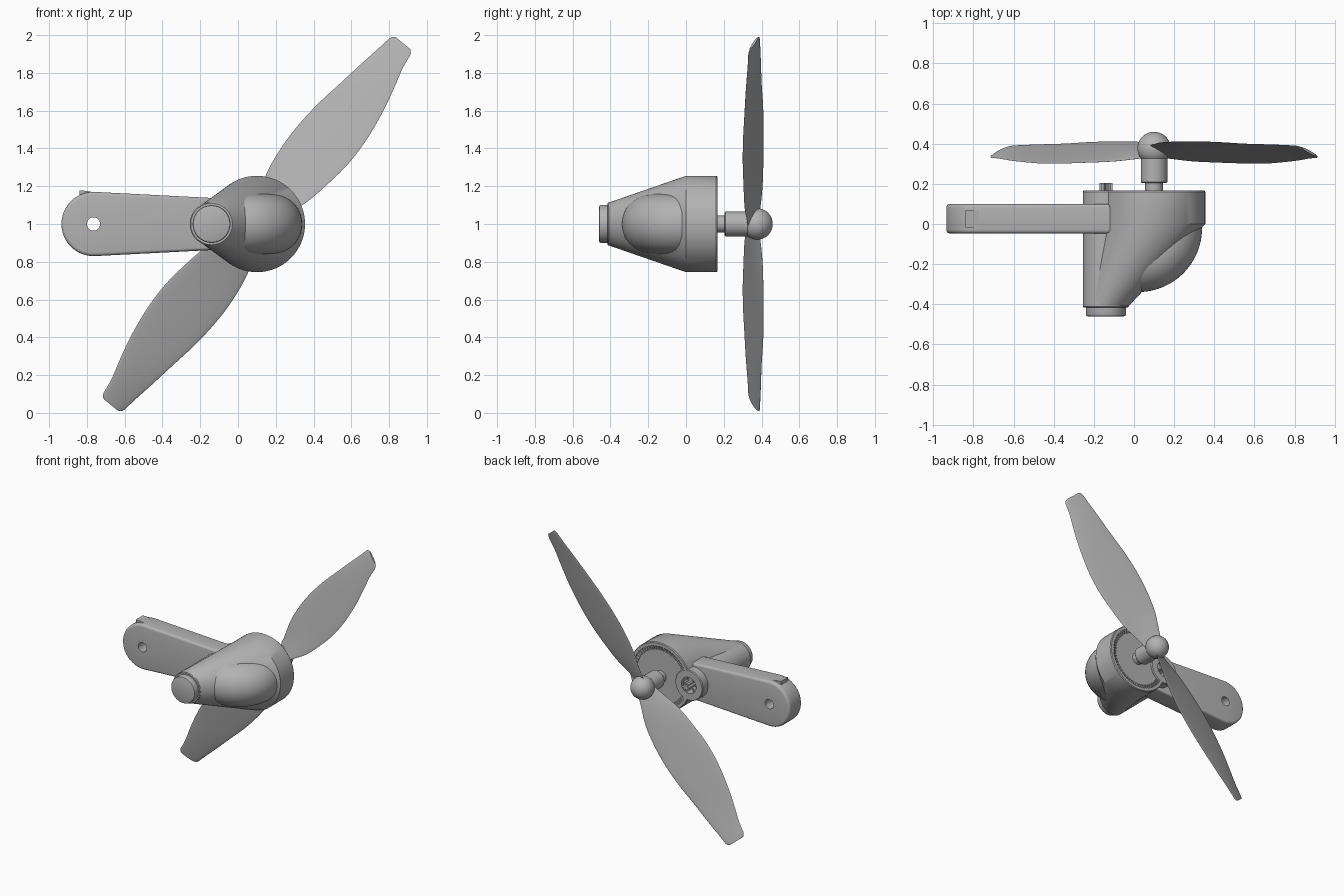
import bpy, bmesh
from math import sin, cos, pi, radians
from mathutils import Vector, Matrix

old = bpy.data.objects.get("Cube")
if old:
    bpy.data.objects.remove(old, do_unlink=True)

grey = bpy.data.materials.new("plain grey")
grey.use_nodes = True
grey.diffuse_color = (0.45, 0.45, 0.45, 1)
grey.node_tree.nodes["Principled BSDF"].inputs["Base Color"].default_value = (0.45, 0.45, 0.45, 1)

Z0 = 1.0                 # height of the motor axis
MOTOR_X, TUBE_X = 0.1, -0.14


def finish(name, bm):
    bmesh.ops.recalc_face_normals(bm, faces=bm.faces)
    mesh = bpy.data.meshes.new(name)
    bm.to_mesh(mesh)
    bm.free()
    mesh.materials.append(grey)
    mesh.shade_smooth()
    mesh.set_sharp_from_angle(angle=radians(35))
    obj = bpy.data.objects.new(name, mesh)
    bpy.context.collection.objects.link(obj)
    return obj


def skin(name, rings):
    """Join rings of points into a closed, capped surface."""
    bm = bmesh.new()
    loops = [[bm.verts.new(p) for p in ring] for ring in rings]
    n = len(loops[0])
    for a, b in zip(loops, loops[1:]):
        for i in range(n):
            j = (i + 1) % n
            bm.faces.new((a[i], a[j], b[j], b[i]))
    bm.faces.new(loops[0])
    bm.faces.new(loops[-1])
    return finish(name, bm)


def circle(x, y, r, u=Vector((1, 0, 0)), n=64):
    c = Vector((x, y, Z0))
    return [c + u * r * cos(2 * pi * i / n) + Vector((0, 0, r * sin(2 * pi * i / n))) for i in range(n)]


def lathe(name, x, profile):
    return skin(name, [circle(x, y, r) for y, r in profile])


def add_box(bm, size, centre, spin=0.0, pivot=Vector((0, 0, 0))):
    m = (Matrix.Translation(pivot) @ Matrix.Rotation(spin, 4, 'Y')
         @ Matrix.Translation(centre) @ Matrix.Diagonal((*size, 1)))
    bmesh.ops.create_cube(bm, size=1, matrix=m)


def cut(obj, cutter):
    mod = obj.modifiers.new("cut", 'BOOLEAN')
    mod.operation, mod.solver, mod.object = 'DIFFERENCE', 'EXACT', cutter
    bpy.context.view_layer.objects.active = obj
    bpy.ops.object.modifier_apply(modifier=mod.name)
    obj.data.set_sharp_from_angle(angle=radians(35))


# Motor housing: tapered nose flowing into the round rim with a grooved back
housing = skin("motor_housing", [
    circle(TUBE_X, -0.41, 0.113), circle(MOTOR_X, 0, 0.255),
    circle(MOTOR_X, 0.16, 0.255), circle(MOTOR_X, 0.167, 0.25),
    circle(MOTOR_X, 0.167, 0.228), circle(MOTOR_X, 0.135, 0.228),
    circle(MOTOR_X, 0.135, 0.2), circle(MOTOR_X, 0.157, 0.2)])

# Tube beside the motor, with a socket at the back
tube = lathe("side_tube", TUBE_X, [(-0.415, 0.11), (-0.41, 0.115), (0.16, 0.115), (0.167, 0.11)])
socket = lathe("socket_cutter", TUBE_X, [(0.1, 0.06), (0.3, 0.06)])
cut(housing, socket)
cut(tube, socket)
bpy.data.objects.remove(socket, do_unlink=True)
lathe("nose_cap", TUBE_X, [(-0.4, 0.1), (-0.45, 0.1), (-0.457, 0.097), (-0.46, 0.09)])

# Rounded elbow bulge on the front of the housing
elbow = []
for k in range(25):
    a = -pi / 2 * k / 24
    u = Vector((cos(a), sin(a), 0))
    elbow.append(circle(0.02 + 0.16 * u.x, -0.02 + 0.16 * u.y, 0.159, u, 48))
skin("elbow_bulge", elbow)

# Ring of small teeth in the rear groove
bm = bmesh.new()
motor = Vector((MOTOR_X, 0, Z0))
for k in range(60):
    a = 2 * pi * k / 60
    p = motor + Vector((cos(a), 0, -sin(a))) * 0.214
    if (p - Vector((TUBE_X, 0, Z0))).length > 0.075:
        add_box(bm, (0.03, 0.03, 0.01), Vector((0.214, 0.147, 0)), a, motor)
finish("rim_teeth", bm)

# Star-shaped pin with spokes inside the socket
bm = bmesh.new()
pin = Vector((TUBE_X, 0, Z0))
for k in range(3):
    add_box(bm, (0.064, 0.11, 0.014), Vector((0, 0.15, 0)), pi * k / 3, pin)
    add_box(bm, (0.124, 0.05, 0.01), Vector((0, 0.12, 0)), pi * k / 3, pin)
finish("socket_pin", bm)

# Arm: tapered plate with a round end and softened edges
END_X, END_R = -0.765, 0.17
bm = bmesh.new()
outline = [(-0.12, 0.137)]
for k in range(33):
    a = radians(88) + radians(184) * k / 32
    outline.append((END_X + END_R * cos(a), END_R * sin(a)))
outline.append((-0.12, -0.137))
face = bm.faces.new([bm.verts.new((x, -0.047, Z0 + z)) for x, z in outline])
new = bmesh.ops.extrude_face_region(bm, geom=[face])["geom"]
bmesh.ops.translate(bm, vec=(0, 0.147, 0), verts=[v for v in new if isinstance(v, bmesh.types.BMVert)])
bmesh.ops.recalc_face_normals(bm, faces=bm.faces)
rims = [e for e in bm.edges if abs(e.verts[0].co.y - e.verts[1].co.y) < 0.001]
bmesh.ops.bevel(bm, geom=rims, offset=0.018, segments=4, profile=0.5, affect='EDGES')
arm = finish("arm", bm)
hole = lathe("hole_cutter", END_X, [(-0.2, 0.035), (0.2, 0.035)])
cut(arm, hole)
bpy.data.objects.remove(hole, do_unlink=True)

# Wedge catch on top of the arm end
catch = [(-0.84, 1.10), (-0.84, 1.178), (-0.8, 1.175), (-0.72, 1.16), (-0.72, 1.10)]
skin("arm_catch", [[Vector((x, y, z)) for x, z in catch] for y in (-0.018, 0.066)])

# Shaft, hub and ball-shaped spinner
lathe("shaft", MOTOR_X, [(0.14, 0.044), (0.23, 0.044)])
lathe("hub", MOTOR_X, [(0.205, 0.062), (0.21, 0.066), (0.34, 0.066)])
lathe("spinner", MOTOR_X, [(0.376 - 0.083 * cos(pi * k / 24), 0.083 * sin(pi * k / 24)) for k in range(1, 24)])

# Propeller blades: distance along blade, leading edge, trailing edge, twist
stations = [(0.0, 0.05, -0.05, 0.55), (0.1, 0.08, -0.075, 0.5), (0.25, 0.132, -0.13, 0.38),
            (0.41, 0.156, -0.159, 0.34), (0.55, 0.16, -0.174, 0.33), (0.7, 0.15, -0.17, 0.33),
            (0.86, 0.127, -0.147, 0.33), (1.0, 0.107, -0.114, 0.36), (1.12, 0.088, -0.08, 0.4),
            (1.205, 0.076, -0.066, 0.42)]


def smooth(i, t):
    """Catmull-Rom blend between blade stations i and i + 1."""
    last = len(stations) - 1
    p = [Vector(stations[min(max(i + d, 0), last)]) for d in (-1, 0, 1, 2)]
    return (2 * p[1] + (p[2] - p[0]) * t + (2 * p[0] - 5 * p[1] + 4 * p[2] - p[3]) * t * t
            + (3 * p[1] - p[0] - 3 * p[2] + p[3]) * t ** 3) / 2


rows = [smooth(i, k / 4) for i in range(len(stations) - 1) for k in range(4)]
rows.append(Vector(stations[-1]))
for s, inset in ((1.218, 0.004), (1.227, 0.013), (1.231, 0.024)):
    rows.append(Vector((s, 0.075 - inset, -0.064 + inset, 0.42)))

along = Vector((0.7725, 0, 0.95)).normalized()
across = Vector((-along.z, 0, along.x))
for name, sign in (("upper_blade", 1), ("lower_blade", -1)):
    rings = []
    for s, lead, trail, twist in rows:
        ring = []
        for k in range(28):
            a = 2 * pi * k / 28
            t = (lead + trail) / 2 + (lead - trail) / 2 * cos(a)
            y = 0.358 + twist * t + 0.007 * sin(a)
            ring.append(motor + sign * (along * s + across * t) + Vector((0, y, 0)))
        rings.append(ring)
    skin(name, rings)
